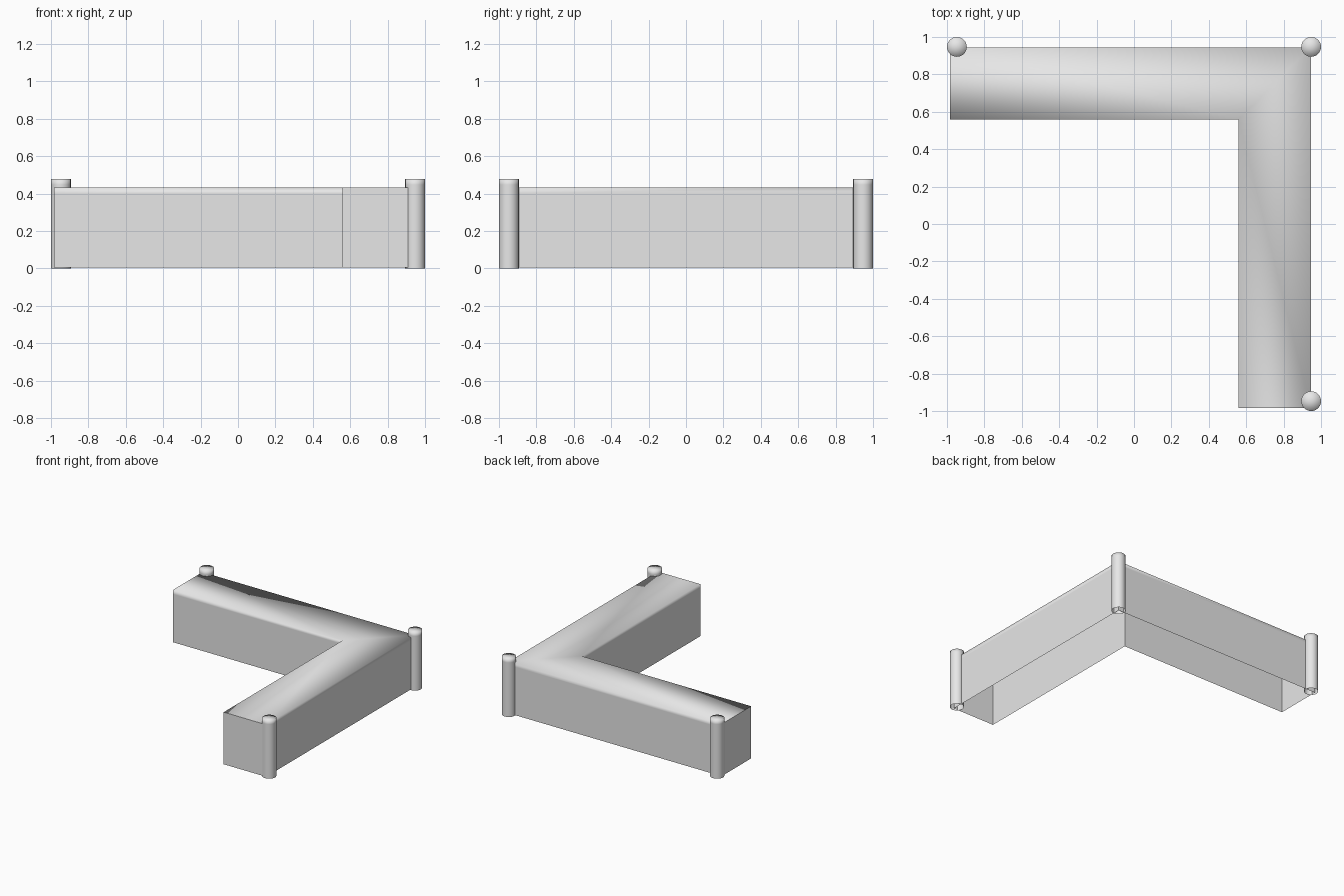
import bpy
import bmesh
from math import cos, sin, tau

cube = bpy.data.objects.get("Cube")
if cube:
    bpy.data.objects.remove(cube)

OUT, IN, END = 0.945, 0.56, -0.985       # wing outer face, inner face, free end
BOTTOM, SHOULDER, TOP = 0.005, 0.40, 0.433
POST_R, POST_H, SIDES = 0.053, 0.477, 24

grey = bpy.data.materials.new("light_grey")
grey.use_nodes = True
colour = (0.8, 0.8, 0.8, 1)
grey.diffuse_color = colour
grey.node_tree.nodes["Principled BSDF"].inputs["Base Color"].default_value = colour


def finish(name, bm):
    """Turn a bmesh into a smooth shaded object, keeping its marked sharp edges."""
    bmesh.ops.recalc_face_normals(bm, faces=bm.faces[:])
    for f in bm.faces:
        f.smooth = True
    mesh = bpy.data.meshes.new(name)
    bm.to_mesh(mesh)
    bm.free()
    mesh.materials.append(grey)
    obj = bpy.data.objects.new(name, mesh)
    bpy.context.collection.objects.link(obj)
    return obj


def rings(bm, outline, heights):
    """Stack copies of a closed outline and skin them, open at the bottom."""
    loops = [[bm.verts.new((x, y, z)) for x, y in outline] for z in heights]
    n = len(outline)
    for low, high in zip(loops, loops[1:]):
        for i in range(n):
            j = (i + 1) % n
            bm.faces.new((low[i], low[j], high[j], high[i]))
    return loops[-1]


# L-shaped wall: hollow below, flat mitred top with softened long edges
bm = bmesh.new()
outline = [(END, OUT), (END, IN), (IN, IN), (IN, END), (OUT, END), (OUT, OUT)]
top = rings(bm, outline, (BOTTOM, SHOULDER, TOP))
bm.faces.new((top[0], top[1], top[2], top[5]))
bm.faces.new((top[2], top[3], top[4], top[5]))
for e in bm.edges:
    a, b = (v.co for v in e.verts)
    upright = abs(a.z - b.z) > 0.01
    at_end = any(abs(a[k] - END) < 0.001 and abs(b[k] - END) < 0.001 for k in (0, 1))
    if upright or at_end:
        e.smooth = False
finish("corner_wall", bm)


# Round posts at the corner and at both free ends
def post(name, cx, cy):
    bm = bmesh.new()
    circle = [(cx + POST_R * cos(tau * i / SIDES), cy + POST_R * sin(tau * i / SIDES))
              for i in range(SIDES)]
    rim = rings(bm, circle, (0, POST_H - 0.03, POST_H))
    tip = bm.verts.new((cx, cy, POST_H))
    for i in range(SIDES):
        bm.faces.new((rim[i], rim[(i + 1) % SIDES], tip))
    finish(name, bm)


P = 1 - POST_R
post("corner_post", P, P)
post("right_end_post", -P, P)
post("front_end_post", P, -P)
